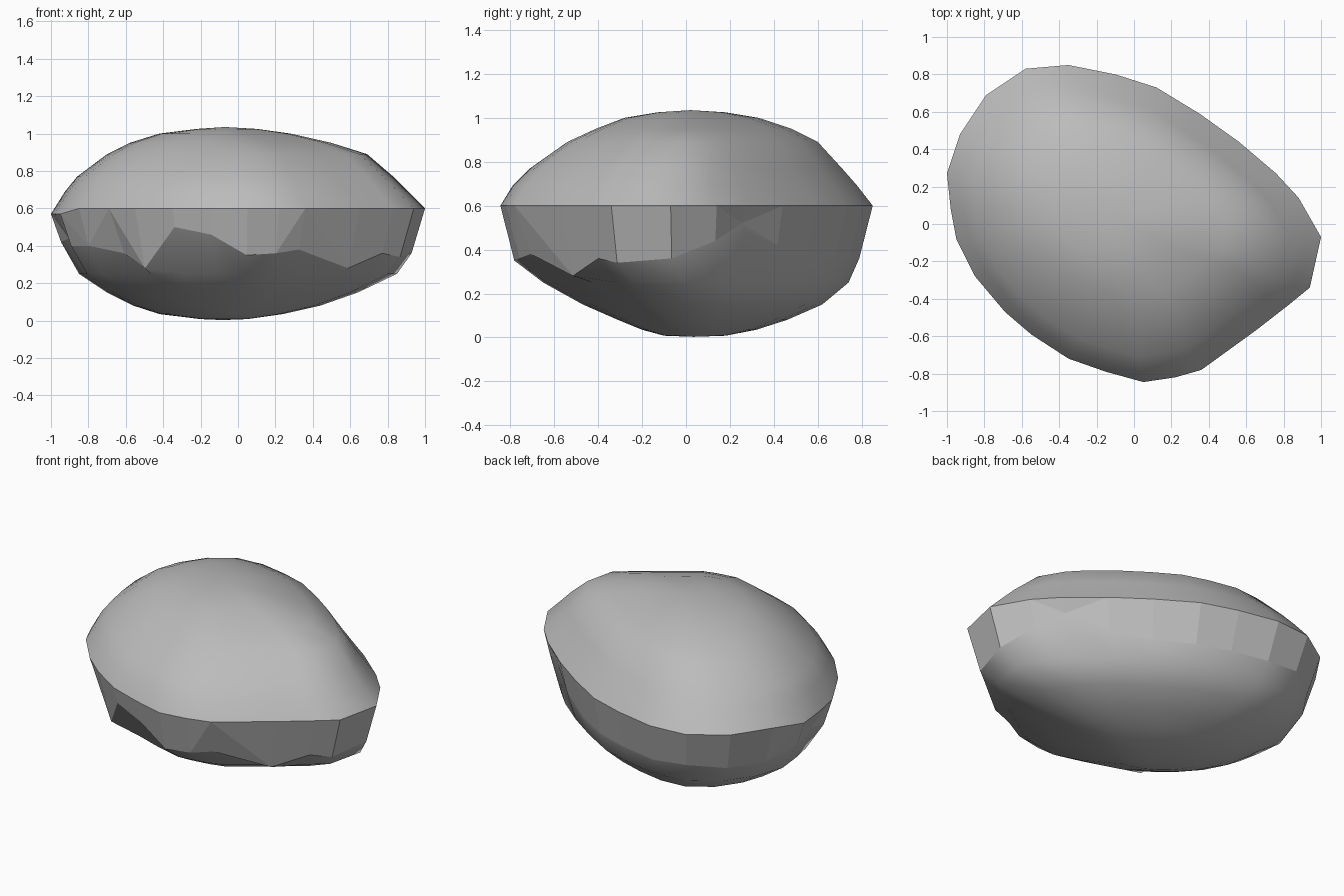
import bpy, bmesh

if "Cube" in bpy.data.objects:
    bpy.data.objects.remove(bpy.data.objects["Cube"])

# plan outline at the widest seam (x, y, height of the chipped panel's lower edge)
RIM = [(1.0, -.07, .36), (.88, .14, .44), (.76, .27, .52), (.56, .44, .42), (.35, .59, .36),
       (.12, .73, .36), (-.1, .8, .36), (-.35, .85, .36), (-.58, .83, .38), (-.79, .69, .36),
       (-.93, .48, .36), (-1.0, .27, .42), (-.98, .08, .44), (-.95, -.08, .40),
       (-.85, -.28, .40), (-.69, -.47, .36), (-.55, -.59, .28), (-.35, -.72, .50),
       (-.15, -.79, .46), (.05, -.845, .35), (.22, -.82, .36), (.36, -.78, .38),
       (.65, -.57, .28), (.83, -.43, .36), (.94, -.34, .34)]

# horizontal slices: z, min x, max x, min y, max y
DOME = [(.69, -.925, .91, -.79, .78), (.77, -.86, .83, -.71, .71), (.89, -.70, .69, -.54, .60),
        (.95, -.58, .50, -.41, .48), (1.0, -.42, .28, -.28, .33), (1.025, -.22, .10, -.13, .18)]
BELLY = [(.25, -.85, .85, -.65, .74), (.15, -.70, .64, -.47, .62),
         (.08, -.56, .44, -.31, .46), (.035, -.42, .24, -.20, .32), (.008, -.20, .05, -.10, .18)]


def fit(v, lo, hi, a, b):
    return a + (v - lo) / (hi - lo) * (b - a)


def place(p, s):
    return (fit(p[0], -1, 1, s[1], s[2]), fit(p[1], -.845, .85, s[3], s[4]), s[0])


def ledge(p):
    # lower edge of the steep chipped band, tucked in as it drops
    k = 1 - .3 * (.6 - p[2])
    return (p[0] * k, p[1] * k, p[2])


bm = bmesh.new()
rings = [[bm.verts.new(place(p, s)) for p in RIM] for s in reversed(DOME)]
rings.append([bm.verts.new((p[0], p[1], .57 if p[0] < -.94 else .6)) for p in RIM])
rings.append([bm.verts.new(ledge(p)) for p in RIM])
rings += [[bm.verts.new(place(p, s)) for p in RIM] for s in BELLY]
n = len(RIM)
SEAM = len(DOME)

# skin between slices; the band under the seam is broken into triangles
for r, (up, low) in enumerate(zip(rings, rings[1:])):
    for i in range(n):
        j = (i + 1) % n
        a, b, c, d = up[i], low[i], low[j], up[j]
        if r == SEAM:
            quads = [(a, b, c), (a, c, d)] if i % 2 else [(a, b, d), (b, c, d)]
        else:
            quads = [(a, b, c, d)]
        for q in quads:
            f = bm.faces.new(q)
            f.smooth = r != SEAM

# top and bottom caps
for ring, z in ((rings[0], 1.035), (rings[-1], .003)):
    mid = bm.verts.new((sum(v.co.x for v in ring) / n, sum(v.co.y for v in ring) / n, z))
    for i in range(n):
        bm.faces.new((mid, ring[i], ring[(i + 1) % n])).smooth = True

# small cracks bitten into the seam band
for i, push in ((15, .95), (21, .97), (2, .97), (12, .97)):
    v = rings[SEAM + 1][i]
    v.co.x *= push
    v.co.y *= push

bmesh.ops.recalc_face_normals(bm, faces=bm.faces)
# keep the seam crisp
for i in range(n):
    e = bm.edges.get((rings[SEAM][i], rings[SEAM][(i + 1) % n]))
    e.smooth = False

mesh = bpy.data.meshes.new("boulder")
bm.to_mesh(mesh)
bm.free()
stone = bpy.data.materials.new("stone grey")
stone.diffuse_color = (.5, .5, .5, 1)
stone.use_nodes = True
stone.node_tree.nodes["Principled BSDF"].inputs["Base Color"].default_value = stone.diffuse_color
mesh.materials.append(stone)
boulder = bpy.data.objects.new("boulder", mesh)
bpy.context.collection.objects.link(boulder)
